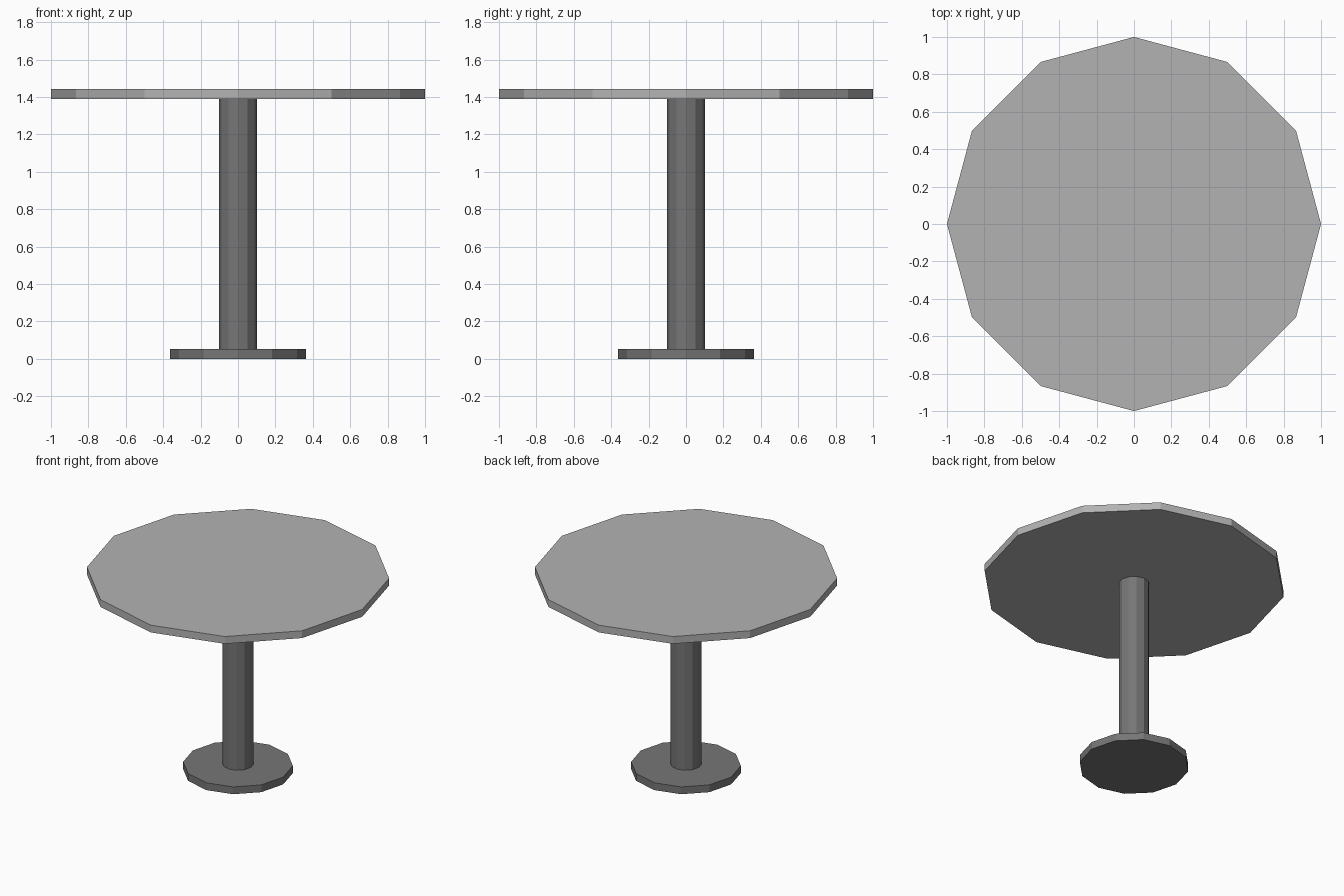
import bpy

if "Cube" in bpy.data.objects:
    bpy.data.objects.remove(bpy.data.objects["Cube"])


def grey(name, value):
    mat = bpy.data.materials.new(name)
    mat.diffuse_color = (value, value, value, 1)
    mat.use_nodes = True
    mat.node_tree.nodes["Principled BSDF"].inputs["Base Color"].default_value = mat.diffuse_color
    return mat


def disc(name, radius, z0, z1, mat):
    # twelve-sided flat-shaded prism with corners on the x and y axes
    bpy.ops.mesh.primitive_cylinder_add(
        vertices=12, radius=radius, depth=z1 - z0, location=(0, 0, (z0 + z1) / 2))
    obj = bpy.context.object
    obj.name = name
    obj.data.materials.append(mat)
    return obj


light = grey("light_grey", 0.45)
dark = grey("dark_grey", 0.18)

BASE_TOP, TOP_UNDERSIDE, HEIGHT = 0.053, 1.39, 1.443

# foot plate, central column and table top
disc("base", 0.363, 0, BASE_TOP, dark)
disc("column", 0.102, BASE_TOP, TOP_UNDERSIDE, dark)
disc("table_top", 1.0, TOP_UNDERSIDE, HEIGHT, light)
